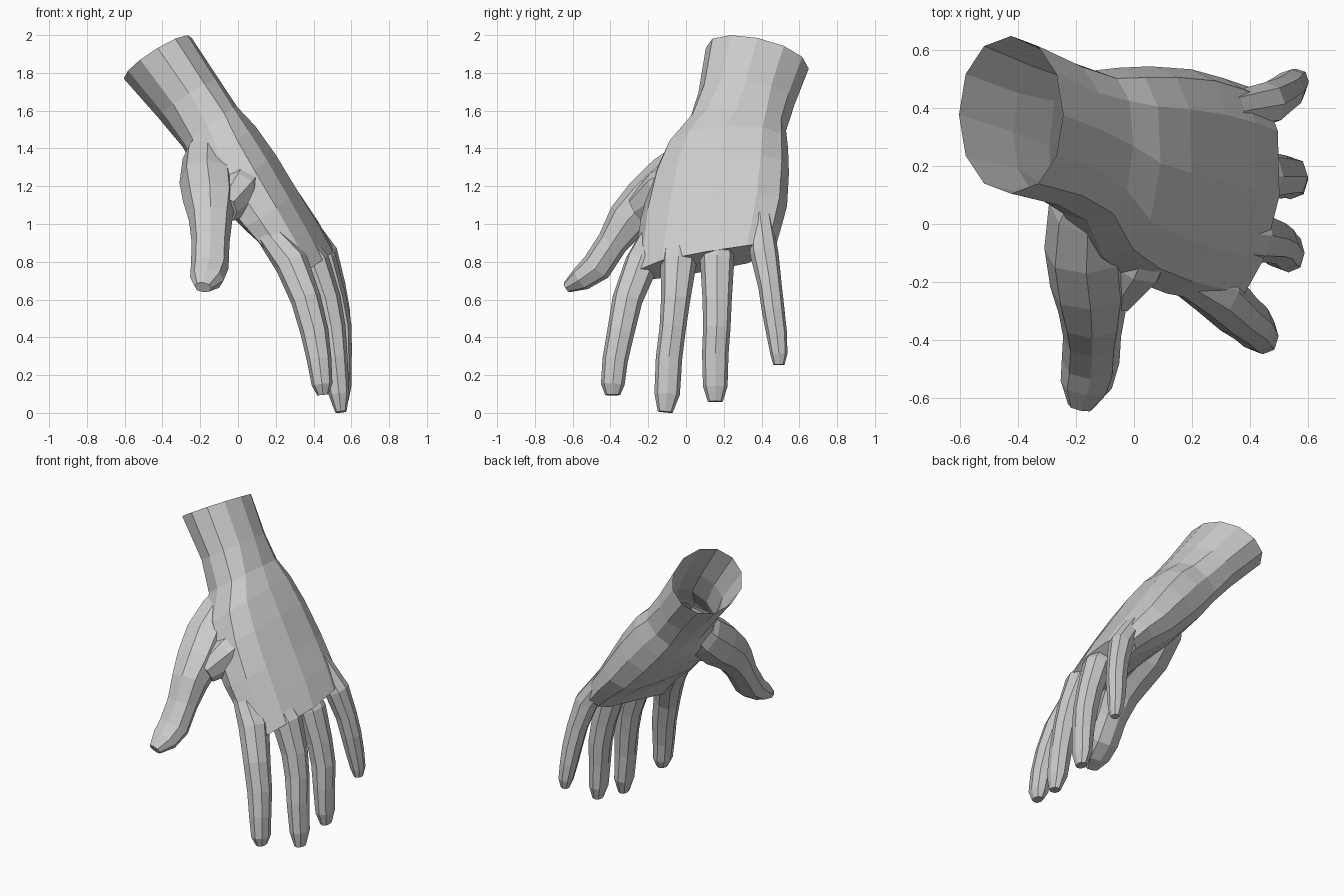
import bpy, bmesh
from math import cos, sin, pi
from mathutils import Vector


def skin(name, rings):
    """Bridge a list of equal-length rings into a flat-shaded tube with a closed far end."""
    bm = bmesh.new()
    loops = [[bm.verts.new(p) for p in r] for r in rings]
    n = len(loops[0])
    for a, b in zip(loops, loops[1:]):
        for i in range(n):
            j = (i + 1) % n
            bm.faces.new((a[i], a[j], b[j], b[i]))
    bm.faces.new(loops[-1])
    bmesh.ops.recalc_face_normals(bm, faces=bm.faces)
    me = bpy.data.meshes.new(name)
    bm.to_mesh(me)
    bm.free()
    ob = bpy.data.objects.new(name, me)
    bpy.context.collection.objects.link(ob)
    return ob


def boxy(t, power):
    return (1 if t >= 0 else -1) * abs(t) ** power


def digit(name, path, hint, n=8):
    """Tapered finger; path rows are x, y, z, width along hint, thickness."""
    pts = [Vector(r[:3]) for r in path]
    rings = []
    for i, row in enumerate(path):
        tangent = (pts[min(i + 1, len(pts) - 1)] - pts[max(i - 1, 0)]).normalized()
        side = (hint - tangent * hint.dot(tangent)).normalized()
        up = tangent.cross(side)
        rings.append([pts[i] + side * boxy(cos(2 * pi * k / n), .85) * row[3] / 2
                      + up * boxy(sin(2 * pi * k / n), .85) * row[4] / 2 for k in range(n)])
    return skin(name, rings)


# Forearm, wrist and palm: back x, z; palm-side x, z; y range; tilt; cupping; edge pull-back
sections = [
    (-.245, 1.985, -.605, 1.77, .105, .65, .055, 0, 0),
    (-.10, 1.765, -.42, 1.56, .065, .575, .03, 0, 0),
    (.00, 1.62, -.29, 1.41, .01, .53, .02, .02, 0),
    (.10, 1.525, -.21, 1.28, -.12, .54, 0, .06, 0),
    (.21, 1.38, -.10, 1.16, -.19, .545, 0, .09, 0),
    (.335, 1.18, .06, 1.01, -.24, .535, 0, .11, 0),
    (.44, 1.02, .21, .90, -.26, .505, 0, .14, .03),
    (.525, .87, .36, .765, -.28, .475, 0, .16, .08),
]
N = 12
rings = []
for bx, bz, px, pz, y0, y1, tilt, cup, pull in sections:
    ring = []
    power = .95 if tilt > .025 else .75
    for k in range(N):
        u, v = boxy(cos(2 * pi * k / N), power), boxy(sin(2 * pi * k / N), power)
        drop = cup * ((1 - u) / 2) ** 2.5
        back = pull * max(u, 0) ** 2
        ring.append(Vector(((bx + px) / 2 + v * (bx - px) / 2 - .78 * drop - .6 * back,
                            (y0 + y1) / 2 + u * (y1 - y0) / 2,
                            (bz + pz) / 2 + v * (bz - pz) / 2 - tilt * u
                            - .62 * drop + .8 * back)))
    rings.append(ring)
skin("wrist_and_palm", rings)

# Four fingers, each rooted inside the palm
Y = Vector((0, 1, 0))
digit("index_finger", [
    (.15, -.15, .96, .16, .13), (.285, -.235, .79, .18, .18), (.36, -.31, .60, .16, .16),
    (.405, -.345, .43, .145, .15), (.43, -.375, .28, .135, .13),
    (.445, -.388, .15, .125, .11), (.45, -.388, .095, .08, .06)], Y)
digit("middle_finger", [
    (.26, -.03, .99, .17, .13), (.40, -.04, .79, .19, .18), (.465, -.055, .60, .155, .16),
    (.495, -.07, .45, .14, .15), (.515, -.09, .29, .14, .13),
    (.535, -.10, .10, .135, .11), (.545, -.11, .005, .08, .06)], Y)
digit("ring_finger", [
    (.31, .165, 1.00, .17, .13), (.44, .165, .80, .18, .17), (.50, .165, .60, .155, .15),
    (.53, .163, .45, .145, .145), (.54, .155, .31, .14, .125),
    (.548, .155, .14, .13, .105), (.555, .155, .06, .08, .06)], Y)
digit("little_finger", [
    (.33, .39, 1.03, .13, .12), (.455, .415, .84, .15, .15), (.505, .445, .67, .125, .13),
    (.53, .462, .54, .12, .125), (.545, .48, .42, .11, .11),
    (.56, .492, .31, .09, .09), (.565, .492, .255, .06, .05)], Y)

# Thumb with its fleshy base, and the web joining it to the palm
X = Vector((1, 0, 0))
digit("thumb", [
    (-.10, .22, 1.50, .20, .18), (-.16, .06, 1.33, .27, .28), (-.165, -.08, 1.22, .29, .30),
    (-.15, -.21, 1.12, .28, .26), (-.145, -.31, 1.02, .23, .22), (-.145, -.39, .90, .20, .165),
    (-.15, -.475, .77, .20, .165), (-.165, -.555, .71, .18, .13),
    (-.185, -.63, .665, .09, .06)], X)
digit("thumb_web", [
    (.06, .02, 1.23, .24, .28), (.00, -.13, 1.16, .22, .25),
    (-.07, -.25, 1.08, .14, .16)], X)
